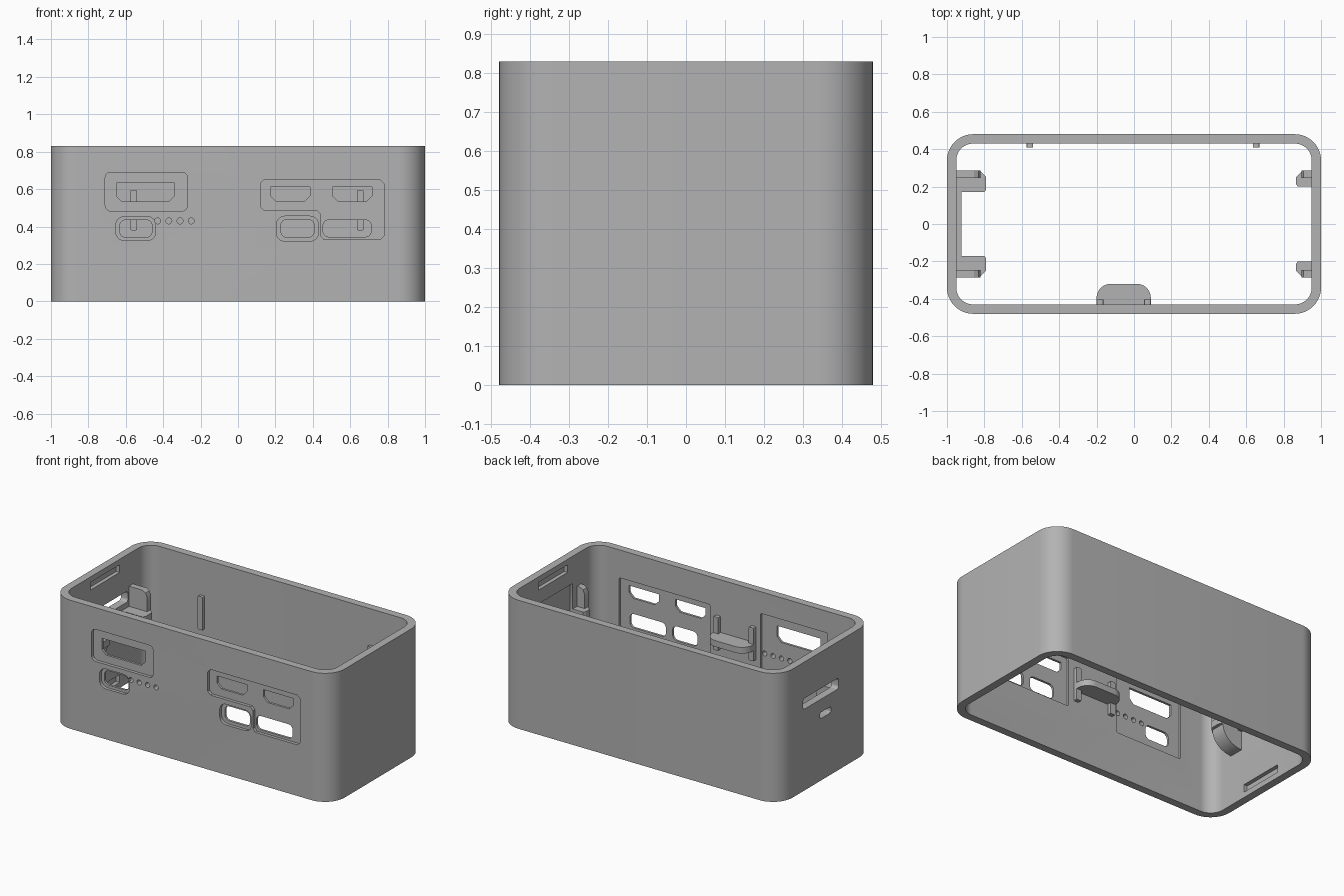
import bpy, bmesh, math
from mathutils import Vector

if "Cube" in bpy.data.objects:
    bpy.data.objects.remove(bpy.data.objects["Cube"])

grey = bpy.data.materials.new("plastic_grey")
grey.use_nodes = True
COLOUR = (0.45, 0.45, 0.45, 1)
grey.diffuse_color = COLOUR
grey.node_tree.nodes["Principled BSDF"].inputs["Base Color"].default_value = COLOUR


def rounded(a0, a1, b0, b1, r, steps=6):
    """Outline of a rectangle with rounded corners."""
    pts = []
    corners = [(a1 - r, b1 - r), (a0 + r, b1 - r), (a0 + r, b0 + r), (a1 - r, b0 + r)]
    for k, (a, b) in enumerate(corners):
        for i in range(steps + 1):
            t = math.pi / 2 * (k + i / steps)
            pts.append((a + r * math.cos(t), b + r * math.sin(t)))
    return pts


def prism(name, pts, axis, lo, hi):
    """Extrude an outline along x (y,z points), y (x,z points) or z (x,y points)."""
    place = {"x": lambda a, b, d: (d, a, b),
             "y": lambda a, b, d: (a, d, b),
             "z": lambda a, b, d: (a, b, d)}[axis]
    bm = bmesh.new()
    face = bm.faces.new([bm.verts.new(place(a, b, lo)) for a, b in pts])
    out = bmesh.ops.extrude_face_region(bm, geom=[face])
    moved = [v for v in out["geom"] if isinstance(v, bmesh.types.BMVert)]
    bmesh.ops.translate(bm, verts=moved, vec=Vector(place(0, 0, hi - lo)))
    bmesh.ops.recalc_face_normals(bm, faces=bm.faces)
    mesh = bpy.data.meshes.new(name)
    bm.to_mesh(mesh)
    bm.free()
    mesh.materials.append(grey)
    obj = bpy.data.objects.new(name, mesh)
    bpy.context.collection.objects.link(obj)
    return obj


def select(obj):
    bpy.ops.object.select_all(action="DESELECT")
    obj.select_set(True)
    bpy.context.view_layer.objects.active = obj


def cut(pts, axis, lo, hi):
    """Cut a prism out of the case."""
    tool = prism("cutter", pts, axis, lo, hi)
    tool.hide_render = True
    mod = case.modifiers.new("cut", "BOOLEAN")
    mod.operation, mod.solver, mod.object = "DIFFERENCE", "EXACT", tool
    select(case)
    bpy.ops.object.modifier_apply(modifier=mod.name)
    bpy.data.objects.remove(tool)


H, OUT_Y, IN_Y, IN_X = 0.83, 0.48, 0.43, 0.95

# Open sleeve with rounded corners
case = prism("case_wall", rounded(-1, 1, -OUT_Y, OUT_Y, 0.14, 12), "z", 0, H)
cut(rounded(-IN_X, IN_X, -IN_Y, IN_Y, 0.09, 12), "z", -0.1, H + 0.1)

# Shallow pockets on the inside of the front wall
for x0, x1, z0, z1 in [(-0.71, -0.23, 0.29, 0.69), (0.13, 0.78, 0.33, 0.65)]:
    cut(rounded(x0, x1, z0, z1, 0.01, 2), "y", -IN_Y - 0.015, -0.4)

# Outer recesses around the ports, including the stepped one
FRONT = (-0.55, -OUT_Y + 0.02)
cut(rounded(-0.71, -0.27, 0.483, 0.69, 0.03), "y", *FRONT)
cut(rounded(-0.653, -0.44, 0.325, 0.453, 0.045), "y", *FRONT)
cut(rounded(0.205, 0.43, 0.322, 0.455, 0.045), "y", *FRONT)
stepped = [(0.14, 0.65), (0.12, 0.63), (0.12, 0.505), (0.14, 0.485), (0.425, 0.485),
           (0.443, 0.465), (0.443, 0.35), (0.46, 0.33), (0.76, 0.33), (0.78, 0.35),
           (0.78, 0.63), (0.76, 0.65)]
cut(stepped, "y", *FRONT)

# Video ports with sloping lower corners
for x0, x1, z0, z1 in [(-0.65, -0.34, 0.533, 0.633), (0.173, 0.385, 0.535, 0.61),
                       (0.505, 0.717, 0.535, 0.61)]:
    c = 0.03
    cut([(x0, z1), (x0, z0 + c), (x0 + c, z0), (x1 - c, z0), (x1, z0 + c), (x1, z1)],
        "y", -0.55, -0.4)

# Rounded ports
for x0, x1, z0, z1 in [(-0.632, -0.46, 0.343, 0.435), (0.23, 0.407, 0.343, 0.437),
                       (0.455, 0.712, 0.345, 0.435)]:
    cut(rounded(x0, x1, z0, z1, 0.03), "y", -0.55, -0.4)

# Row of indicator holes
for i in range(4):
    x = -0.43 + 0.06 * i
    cut(rounded(x - 0.016, x + 0.016, 0.414, 0.446, 0.016, 4), "y", -0.55, -0.4)

# Card slot and small hole in the right wall
cut(rounded(-0.13, 0.235, 0.525, 0.595, 0.02), "x", -1.1, -0.9)
cut(rounded(-0.05, 0.06, 0.4, 0.44, 0.01, 3), "x", -1.1, -0.9)

# Pocket inside the left wall
cut(rounded(-0.2, 0.2, 0.34, 0.655, 0.01, 2), "x", 0.9, IN_X + 0.02)

# Catch grooves near the top and bottom of both end walls
for z in (0.06, H - 0.06):
    for lo, hi in [(-IN_X - 0.025, -0.9), (0.9, IN_X + 0.025)]:
        cut([(-0.15, z - 0.025), (0.15, z - 0.025), (0.15, z + 0.025), (-0.15, z + 0.025)],
            "x", lo, hi)

# Board brackets: shelf, curved gusset and upright tab
SHELF = 0.49
parts = [case]
for side, sx, tip in [("right", -1, 0.79), ("left", 1, 0.865)]:
    for end, sy in [("front", -1), ("back", 1)]:
        name = side + "_" + end
        root, inner, outer = IN_X + 0.01, 0.17 if sx < 0 else 0.2, 0.285
        plan = [(root, inner), (tip + 0.01, inner), (tip, inner + 0.015),
                (tip, outer - 0.035), (tip + 0.035, outer), (root, outer)]
        parts.append(prism(name + "_shelf", [(sx * x, sy * y) for x, y in plan],
                           "z", SHELF - 0.045, SHELF))
        reach, drop = IN_X - tip - 0.02, 0.12
        curve = [(root, SHELF - 0.04)]
        for i in range(9):
            t = math.pi / 2 * i / 8
            curve.append((IN_X - reach * math.cos(t), SHELF - 0.045 - drop * math.sin(t)))
        curve.append((root, SHELF - 0.045 - drop))
        ys = sorted((sy * inner, sy * (outer - 0.02)))
        parts.append(prism(name + "_gusset", [(sx * x, z) for x, z in curve], "y", *ys))
        t0 = tip + 0.03
        tab = [(root, SHELF - 0.02), (t0, SHELF - 0.02), (t0, 0.58), (t0 + 0.012, 0.608),
               (t0 + 0.035, 0.62), (root, 0.62)]
        ys = sorted((sy * 0.245, sy * outer))
        parts.append(prism(name + "_tab", [(sx * x, z) for x, z in tab], "y", *ys))

# Ledge joining the right brackets
parts.append(prism("right_ledge", [(-0.96, -0.2), (-0.922, -0.2), (-0.922, 0.2), (-0.96, 0.2)],
                   "z", SHELF - 0.045, SHELF))

# Rounded support tongue on the front wall
tongue = [p for p in rounded(-0.2, 0.09, -0.5, -0.32, 0.075, 10) if p[1] > -0.42]
tongue += [(-0.2, -0.44), (0.09, -0.44)]
parts.append(prism("front_tongue", tongue, "z", SHELF - 0.04, SHELF))

# Guide ribs on the front and back walls
for name, x, y0, y1 in [("front_rib_right", -0.182, -0.44, -0.405),
                        ("front_rib_left", 0.072, -0.44, -0.405),
                        ("back_rib_right", -0.557, 0.41, 0.44),
                        ("back_rib_left", 0.653, 0.41, 0.44)]:
    parts.append(prism(name, rounded(x - 0.018, x + 0.018, 0.38, 0.595, 0.006, 2), "y", y0, y1))

for obj in parts:
    select(obj)
    bpy.ops.object.shade_smooth_by_angle(angle=math.radians(25))
